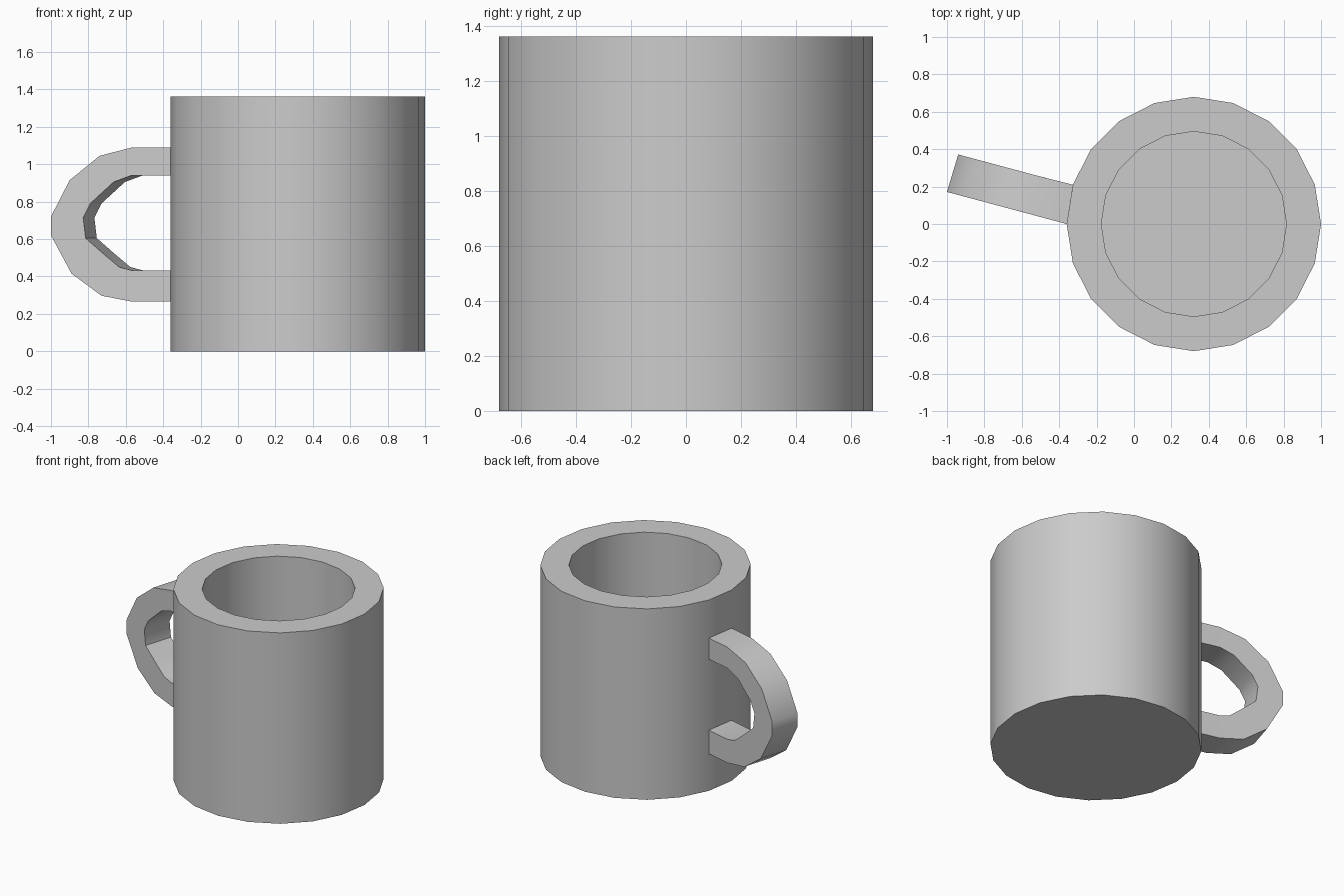
import bpy, bmesh, math

if "Cube" in bpy.data.objects:
    bpy.data.objects.remove(bpy.data.objects["Cube"])

CX, SIDES = 0.32, 20


def make_object(name, bm, angle):
    bmesh.ops.recalc_face_normals(bm, faces=bm.faces)
    mesh = bpy.data.meshes.new(name)
    bm.to_mesh(mesh)
    bm.free()
    obj = bpy.data.objects.new(name, mesh)
    bpy.context.collection.objects.link(obj)
    bpy.ops.object.select_all(action='DESELECT')
    obj.select_set(True)
    bpy.context.view_layer.objects.active = obj
    bpy.ops.object.shade_smooth_by_angle(angle=math.radians(angle))
    return obj


def bridge(bm, a, b):
    n = len(a)
    for i in range(n):
        j = (i + 1) % n
        bm.faces.new((a[i], a[j], b[j], b[i]))


# Cup body: outer wall, flat rim, inner wall, floor
bm = bmesh.new()
rings = []
for r, z in [(0.68, 0), (0.68, 1.362), (0.495, 1.362), (0.495, 0.18)]:
    rings.append([bm.verts.new((CX + r * math.cos(math.tau * i / SIDES),
                                r * math.sin(math.tau * i / SIDES), z))
                  for i in range(SIDES)])
for a, b in zip(rings, rings[1:]):
    bridge(bm, a, b)
bm.faces.new(rings[0])
bm.faces.new(rings[-1])
make_object("cup_body", bm, 30)

# Handle: outer and inner (x, z) points of the near edge, top to bottom
outer = [(-0.36, 1.09), (-0.565, 1.09), (-0.74, 1.045), (-0.90, 0.915), (-1.0, 0.72),
         (-1.0, 0.62), (-0.89, 0.415), (-0.73, 0.297), (-0.565, 0.265), (-0.36, 0.265)]
inner = [(-0.36, 0.94), (-0.57, 0.94), (-0.665, 0.905), (-0.79, 0.79), (-0.828, 0.715),
         (-0.815, 0.605), (-0.73, 0.53), (-0.635, 0.45), (-0.57, 0.433), (-0.36, 0.433)]


def near_y(x):
    return -0.268 * (x + 0.36)


bm = bmesh.new()
sections = []
for k, (o, n) in enumerate(zip(outer, inner)):
    # the strap starts square to the cup facet, then swings slightly sideways
    dx, dy = (0.033, 0.21) if k in (0, 9) else (0.06, 0.2)
    pts = [(o[0], near_y(o[0]), o[1]), (o[0] + dx, near_y(o[0]) + dy, o[1]),
           (n[0] + dx, near_y(n[0]) + dy, n[1]), (n[0], near_y(n[0]), n[1])]
    sections.append([bm.verts.new(p) for p in pts])
for a, b in zip(sections, sections[1:]):
    bridge(bm, a, b)
make_object("handle", bm, 40)
